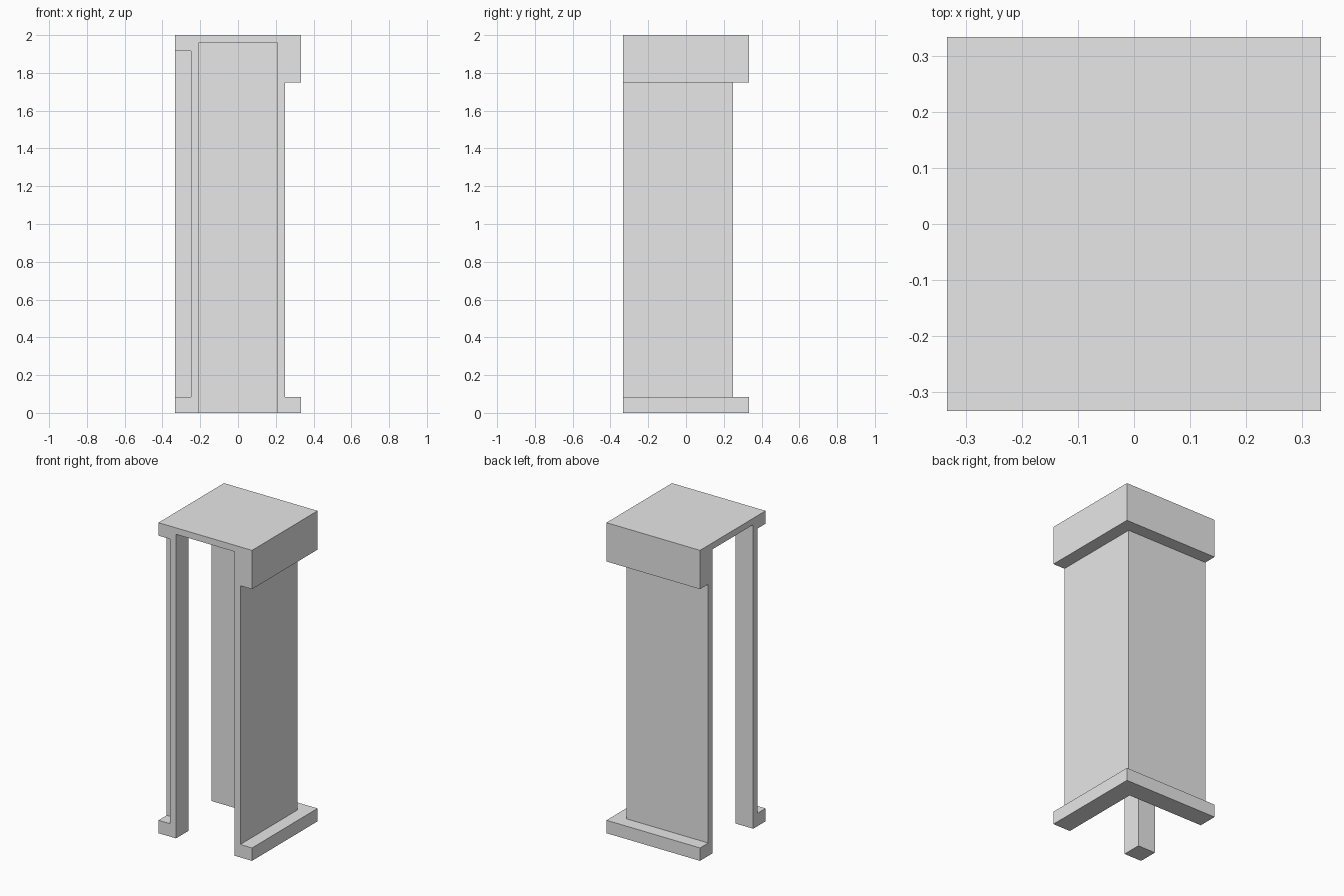
import bpy
import bmesh

U = 1 / 24  # modelling grid unit

cube = bpy.data.objects.get("Cube")
if cube:
    bpy.data.objects.remove(cube, do_unlink=True)

grey = bpy.data.materials.new("light grey")
grey.use_nodes = True
grey.diffuse_color = (0.8, 0.8, 0.8, 1)
grey.node_tree.nodes["Principled BSDF"].inputs["Base Color"].default_value = (0.8, 0.8, 0.8, 1)


def prism(name, plan, low, high):
    """Extrude a plan outline (grid units) from low to high."""
    bm = bmesh.new()
    base = bm.faces.new([bm.verts.new((x * U, y * U, low * U)) for x, y in plan])
    top = bmesh.ops.extrude_face_region(bm, geom=[base])["geom"]
    verts = [v for v in top if isinstance(v, bmesh.types.BMVert)]
    bmesh.ops.translate(bm, verts=verts, vec=(0, 0, (high - low) * U))
    bmesh.ops.recalc_face_normals(bm, faces=bm.faces)
    mesh = bpy.data.meshes.new(name)
    bm.to_mesh(mesh)
    bm.free()
    mesh.materials.append(grey)
    obj = bpy.data.objects.new(name, mesh)
    bpy.context.collection.objects.link(obj)
    return obj


def square(low, high):
    return [(low, low), (high, low), (high, high), (low, high)]


def carve(body, cutter):
    """Subtract the cutter from the body, then discard it."""
    cutter.hide_render = True
    mod = body.modifiers.new(cutter.name, "BOOLEAN")
    mod.operation = "DIFFERENCE"
    mod.solver = "EXACT"
    mod.object = cutter
    bpy.context.view_layer.objects.active = body
    bpy.ops.object.modifier_apply(modifier=mod.name)
    bpy.data.objects.remove(cutter, do_unlink=True)


# Solid block that becomes the roofed corner pillar
pillar = prism("corner_pillar", square(-8, 8), 0, 48)

# Hollow inside, open at the front, one side and below, leaving a corner post
carve(pillar, prism("inner_hollow", [(-5, -9), (5, -9), (5, 5), (-9, 5), (-9, -5), (-5, -5)], -1, 47))

# Outer wall recess between the base ledge and the overhanging top
carve(pillar, prism("wall_recess", [(6, -9), (9, -9), (9, 9), (-9, 9), (-9, 6), (6, 6)], 2, 42))

# Notch along the outer edge of the post
carve(pillar, prism("post_notch", square(-9, -6), 2, 46))
